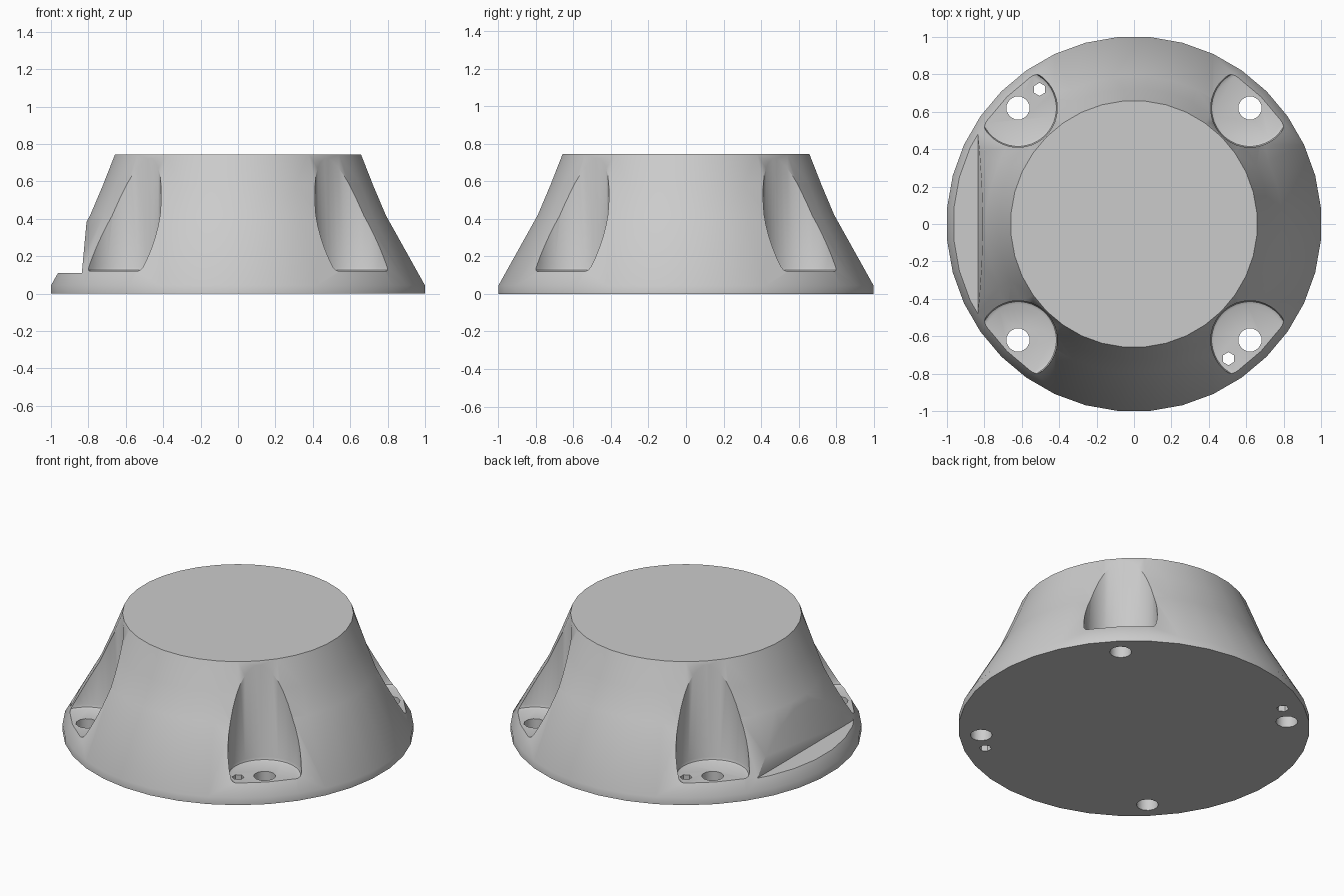
import bpy, bmesh, math

if "Cube" in bpy.data.objects:
    bpy.data.objects.remove(bpy.data.objects["Cube"])

grey = bpy.data.materials.new("matte_grey")
grey.use_nodes = True
grey.diffuse_color = (0.6, 0.6, 0.6, 1)
grey.node_tree.nodes["Principled BSDF"].inputs["Base Color"].default_value = (0.6, 0.6, 0.6, 1)


def add_object(name, bm):
    bmesh.ops.recalc_face_normals(bm, faces=bm.faces)
    mesh = bpy.data.meshes.new(name)
    bm.to_mesh(mesh)
    bm.free()
    mesh.materials.append(grey)
    obj = bpy.data.objects.new(name, mesh)
    bpy.context.collection.objects.link(obj)
    return obj


def lathe(name, profile, sides, center=(0, 0)):
    """Closed solid from stacked (radius, height) rings."""
    bm = bmesh.new()
    rings = []
    for r, z in profile:
        angles = [math.tau * (i + 0.5) / sides for i in range(sides)]
        rings.append([bm.verts.new((center[0] + r * math.cos(a),
                                    center[1] + r * math.sin(a), z)) for a in angles])
    for low, high in zip(rings, rings[1:]):
        for i in range(sides):
            j = (i + 1) % sides
            bm.faces.new((low[i], low[j], high[j], high[i]))
    bm.faces.new(rings[0][::-1])
    bm.faces.new(rings[-1])
    return add_object(name, bm)


def prism(name, outline, half_width):
    """Solid from an (x, z) outline extruded along y."""
    bm = bmesh.new()
    face = bm.faces.new([bm.verts.new((x, -half_width, z)) for x, z in outline])
    result = bmesh.ops.extrude_face_region(bm, geom=[face])
    moved = [v for v in result["geom"] if isinstance(v, bmesh.types.BMVert)]
    bmesh.ops.translate(bm, verts=moved, vec=(0, 2 * half_width, 0))
    return add_object(name, bm)


# Flared round body
body = lathe("flared_base", [(1.003, 0), (1.003, 0.045), (0.793, 0.42),
                             (0.725, 0.58), (0.66, 0.745)], 36)

# Screw pockets with rounded floors, and through holes
cutters = []
for sx in (-1, 1):
    for sy in (-1, 1):
        c = (0.62 * sx, 0.62 * sy)
        cutters.append(lathe("pocket_cutter", [(0.192, 0.12), (0.205, 0.127),
                                               (0.21, 0.142), (0.21, 0.9)], 40, c))
        cutters.append(lathe("screw_hole_cutter", [(0.063, -0.1), (0.063, 0.3)], 12, c))

# Small pin holes in two opposite pockets
for s in (-1, 1):
    cutters.append(lathe("pin_hole_cutter", [(0.035, -0.1), (0.035, 0.3)], 6,
                         (0.505 * s, -0.72 * s)))

# Flat ledge on the right side
cutters.append(prism("ledge_cutter", [(-1.2, 0.11), (-0.835, 0.11),
                                      (-0.79, 0.6), (-1.2, 0.6)], 0.8))

for cutter in cutters:
    cutter.hide_render = True
    mod = body.modifiers.new(cutter.name, "BOOLEAN")
    mod.operation = "DIFFERENCE"
    mod.solver = "EXACT"
    mod.object = cutter

# Apply the cuts, drop the cutters, smooth the curved walls
bpy.ops.object.select_all(action="DESELECT")
body.select_set(True)
bpy.context.view_layer.objects.active = body
for mod in list(body.modifiers):
    bpy.ops.object.modifier_apply(modifier=mod.name)
for cutter in cutters:
    bpy.data.objects.remove(cutter)
bpy.ops.object.shade_smooth_by_angle(angle=math.radians(32))
